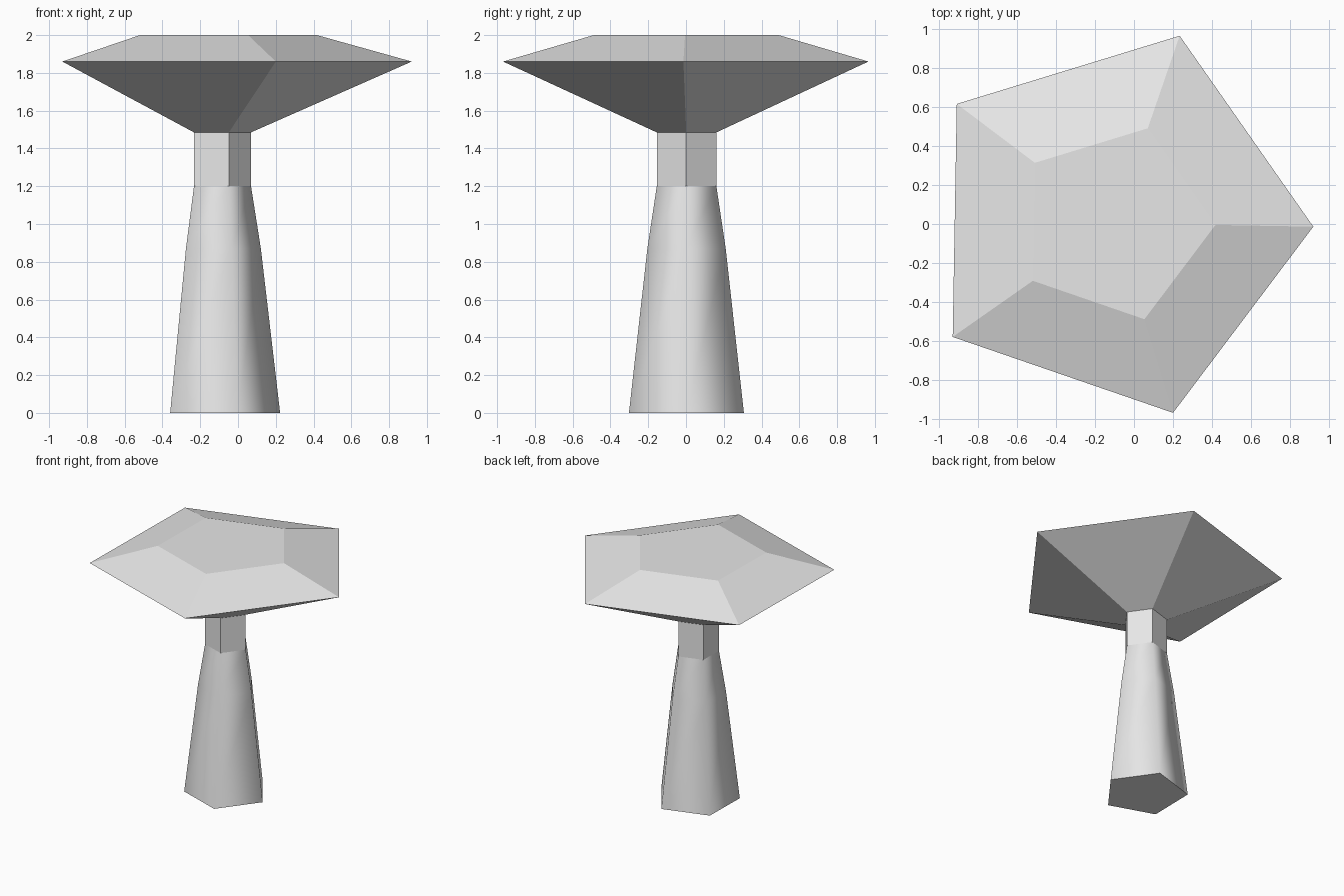
import bpy, bmesh
from math import cos, sin, pi, radians

cube = bpy.data.objects.get("Cube")
if cube:
    bpy.data.objects.remove(cube, do_unlink=True)

SIDES = 5
CENTRE = (-0.097, 0.004)   # shared axis of all the pentagons
TURN = radians(-1)

grey = bpy.data.materials.new("light_grey")
grey.use_nodes = True
colour = (0.8, 0.8, 0.8, 1)
grey.diffuse_color = colour
grey.node_tree.nodes["Principled BSDF"].inputs["Base Color"].default_value = colour


def pentagon_solid(name, profile, smooth=False):
    """Closed five-sided solid through (radius, height) rings."""
    bm = bmesh.new()
    rings = []
    for radius, z in profile:
        angles = [TURN + 2 * pi * i / SIDES for i in range(SIDES)]
        rings.append([bm.verts.new((CENTRE[0] + radius * cos(a),
                                    CENTRE[1] + radius * sin(a), z)) for a in angles])
    for low, high in zip(rings, rings[1:]):
        for i in range(SIDES):
            j = (i + 1) % SIDES
            face = bm.faces.new((low[i], low[j], high[j], high[i]))
            face.smooth = smooth
    # flat end caps with sharp rims
    for cap in (bm.faces.new(rings[0][::-1]), bm.faces.new(rings[-1])):
        cap.smooth = False
        for edge in cap.edges:
            edge.smooth = False
    mesh = bpy.data.meshes.new(name)
    bm.to_mesh(mesh)
    bm.free()
    mesh.materials.append(grey)
    obj = bpy.data.objects.new(name, mesh)
    bpy.context.collection.objects.link(obj)
    return obj


# tapered stem, softly shaded
pentagon_solid("stem", [(0.32, 0), (0.218, 0.87), (0.166, 1.2)], smooth=True)
# straight neck
pentagon_solid("neck", [(0.166, 1.2), (0.166, 1.485)])
# wide faceted cap
pentagon_solid("cap", [(0.166, 1.485), (1.017, 1.86), (0.515, 2.0)])
